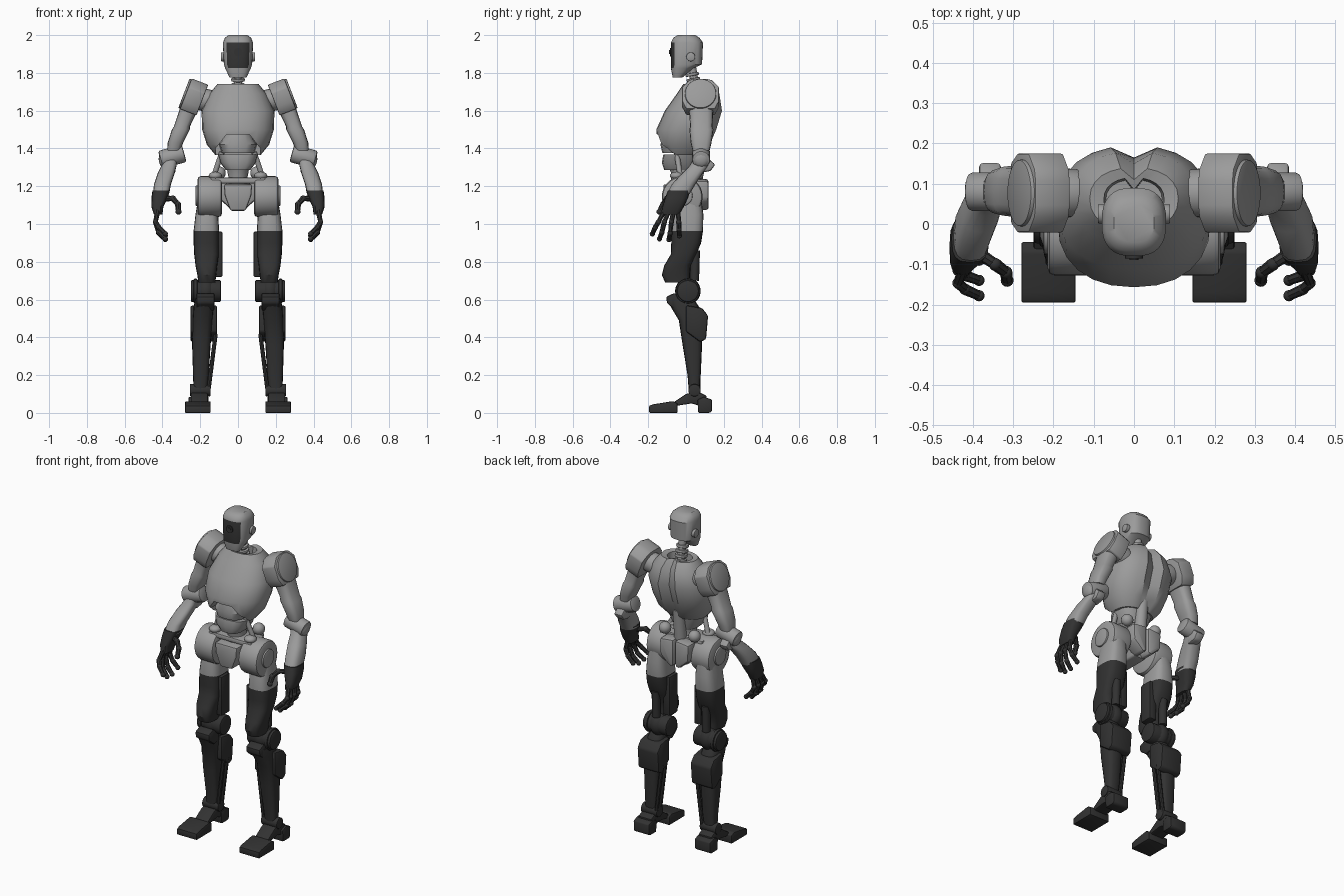
import bpy, bmesh, math
from mathutils import Matrix, Vector

if "Cube" in bpy.data.objects:
    bpy.data.objects.remove(bpy.data.objects["Cube"])


def material(name, v):
    m = bpy.data.materials.new(name)
    m.use_nodes = True
    m.diffuse_color = (v, v, v, 1)
    m.node_tree.nodes["Principled BSDF"].inputs["Base Color"].default_value = (v, v, v, 1)
    return m


MATS = [material("light grey shell", 0.33), material("charcoal", 0.032)]
GREY, DARK = 0, 1
parts = []


def finish(name, bm, col, pair=False, rule=None, bevel=0):
    """Bevel, colour and link a mesh, with a mirrored twin when it is a pair."""
    bmesh.ops.recalc_face_normals(bm, faces=bm.faces)
    if bevel:
        hard = [e for e in bm.edges if e.calc_face_angle(0) > 0.6]
        bmesh.ops.bevel(bm, geom=hard, offset=bevel, segments=2, profile=0.5, affect='EDGES')
    for f in bm.faces:
        f.material_index = rule(f.calc_center_median()) if rule else col
    for side in (("left_", "right_") if pair else ("",)):
        if side == "right_":
            bmesh.ops.scale(bm, vec=(-1, 1, 1), verts=bm.verts)
            bmesh.ops.reverse_faces(bm, faces=bm.faces)
        me = bpy.data.meshes.new(side + name)
        bm.to_mesh(me)
        for m in MATS:
            me.materials.append(m)
        ob = bpy.data.objects.new(side + name, me)
        bpy.context.collection.objects.link(ob)
        parts.append(ob)
    bm.free()
    return ob


def loft(name, rings, col=GREY, n=20, power=2.0, edit=None, **kw):
    """Stack of rounded horizontal sections: (z, x0, x1, y0, y1)."""
    bm = bmesh.new()
    loops = []
    for z, x0, x1, y0, y1 in rings:
        loop = []
        for i in range(n):
            t = math.tau * i / n
            c, s = math.cos(t), math.sin(t)
            x = math.copysign(abs(c) ** (2 / power), c)
            y = math.copysign(abs(s) ** (2 / power), s)
            loop.append(bm.verts.new(((x0 + x1 + x * (x1 - x0)) / 2,
                                      (y0 + y1 + y * (y1 - y0)) / 2, z)))
        loops.append(loop)
    for a, b in zip(loops, loops[1:]):
        for i in range(n):
            bm.faces.new((a[i], a[(i + 1) % n], b[(i + 1) % n], b[i]))
    bm.faces.new(loops[0])
    bm.faces.new(loops[-1])
    if edit:
        for v in bm.verts:
            edit(v.co)
    return finish(name, bm, col, **kw)


def prism(name, pts, axis, a, b, col=GREY, matrix=None, **kw):
    """Profile in the two remaining axes, extruded along one axis."""
    bm = bmesh.new()

    def put(p, d):
        q = list(p)
        q.insert("xyz".index(axis), d)
        return bm.verts.new(q)
    lo, hi = [put(p, a) for p in pts], [put(p, b) for p in pts]
    bm.faces.new(lo)
    bm.faces.new(hi)
    for i in range(len(pts)):
        j = (i + 1) % len(pts)
        bm.faces.new((lo[i], lo[j], hi[j], hi[i]))
    if matrix:
        bm.transform(matrix)
    return finish(name, bm, col, **kw)


def box(name, x0, x1, y0, y1, z0, z1, col=GREY, **kw):
    return prism(name, [(x0, y0), (x1, y0), (x1, y1), (x0, y1)], "z", z0, z1, col, **kw)


def drum(name, a, b, r, col=GREY, r2=None, n=20, **kw):
    a, b = Vector(a), Vector(b)
    bm = bmesh.new()
    turn = (b - a).to_track_quat('Z', 'Y').to_matrix().to_4x4()
    bmesh.ops.create_cone(bm, cap_ends=True, segments=n, radius1=r, radius2=r2 or r,
                          depth=(b - a).length, matrix=Matrix.Translation((a + b) / 2) @ turn)
    return finish(name, bm, col, **kw)


def ball(name, c, radii, col=GREY, **kw):
    bm = bmesh.new()
    bmesh.ops.create_uvsphere(bm, u_segments=16, v_segments=10, radius=1,
                              matrix=Matrix.Translation(c) @ Matrix.Diagonal((*radii, 1)))
    return finish(name, bm, col, **kw)


# Head with a dark face panel, sensor and ear discs
def face_rule(c):
    return DARK if c.y < -0.03 and 1.83 < c.z < 1.96 and abs(c.x) < 0.056 else GREY


loft("head", [(1.775, -.045, .045, -.07, -.02), (1.825, -.068, .068, -.08, .04),
              (1.845, -.075, .075, -.08, .085), (1.96, -.08, .08, -.08, .09),
              (1.985, -.07, .07, -.068, .072), (2.0, -.05, .05, -.045, .05)],
     n=32, power=2.6, rule=face_rule)
drum("face_sensor", (0, -.07, 1.91), (0, -.086, 1.91), .022, DARK)
drum("sensor_lens", (0, -.08, 1.91), (0, -.089, 1.91), .011, DARK)
drum("ear_disc", (.065, .025, 1.885), (.09, .025, 1.885), .024, pair=True, bevel=.004)

# Neck column with stacked rings
drum("neck_column", (0, .06, 1.66), (0, .03, 1.84), .022)
for i in range(4):
    y, z = .055 - .007 * i, 1.7 + .028 * i
    drum("neck_ring_%d" % (i + 1), (0, y, z), (0, y - .003, z + .016), .036, bevel=.004)


# Chest shell: spine groove, neck well and arched belly opening
def groove(co):
    if abs(co.x) < .01 and co.y > .1 and co.z > 1.4:
        co.y -= .03


chest = loft("chest_shell", [
    (1.365, -.12, .12, -.12, .08), (1.42, -.165, .165, -.15, .13), (1.5, -.19, .19, -.157, .165),
    (1.6, -.193, .193, -.112, .195), (1.69, -.152, .152, -.048, .18), (1.74, -.11, .11, -.015, .14),
    (1.735, -.075, .075, .005, .115), (1.67, -.07, .07, .01, .11)], n=24, power=2.25, edit=groove)
arch = prism("arch_cutter", [(-.115, 1.3), (-.118, 1.4), (-.06, 1.475), (.06, 1.475), (.118, 1.4),
                             (.115, 1.3)], "y", -.3, -.03)
arch.hide_render = True
cut = chest.modifiers.new("arch", 'BOOLEAN')
cut.object, cut.operation, cut.solver = arch, 'DIFFERENCE', 'EXACT'
bpy.context.view_layer.objects.active = chest
bpy.ops.object.modifier_apply(modifier="arch")
parts.remove(arch)
bpy.data.objects.remove(arch)

# Abdomen plates, spine and waist
loft("upper_belly", [(1.375, -.085, .085, -.125, .05), (1.42, -.1, .1, -.135, .06),
                     (1.48, -.065, .065, -.12, .06)], n=16, power=2.6)
loft("lower_belly", [(1.285, -.065, .065, -.115, .05), (1.325, -.095, .095, -.128, .06),
                     (1.368, -.108, .108, -.12, .07)], n=16, power=2.8)
loft("waist", [(1.2, -.07, .07, -.07, .07), (1.245, -.05, .05, -.07, .05),
               (1.3, -.06, .06, -.09, .06)], n=16)
drum("lower_spine", (0, .05, 1.2), (0, .07, 1.42), .035)
drum("waist_piston", (.13, -.03, 1.25), (.085, -.05, 1.38), .014, n=12, pair=True)
ball("waist_knuckle", (.12, -.05, 1.255), (.035, .035, .022), pair=True)
ball("rear_waist_knuckle", (.1, .06, 1.27), (.035, .035, .035), pair=True)

# Pelvis and hips
prism("pelvis_front", [(-.075, 1.21), (-.07, 1.15), (-.04, 1.07), (.04, 1.07), (.07, 1.15),
                       (.075, 1.21)], "y", -.12, .05, bevel=.01)
box("hip_bar", -.145, .145, -.08, .05, 1.215, 1.245, bevel=.008)
prism("pelvis_back", [(.005, 1.24), (.1, 1.23), (.095, 1.13), (.03, 1.07), (.005, 1.08)],
      "y", .03, .12, pair=True, bevel=.015)
drum("hip_drum", (.085, -.02, 1.145), (.215, -.02, 1.145), .108, n=28, pair=True, bevel=.018)
drum("hip_cap", (.19, -.02, 1.15), (.225, -.02, 1.15), .055, pair=True, bevel=.006)

# Thighs, light above and dark below
loft("thigh", [(.69, .12, .21, -.11, .02), (.73, .115, .215, -.128, .02), (.78, .11, .225, -.115, .025),
               (.84, .1, .232, -.08, .055), (.9, .1, .235, -.078, .08), (.964, .1, .235, -.078, .09),
               (1.05, .105, .225, -.07, .092), (1.14, .11, .21, -.05, .08)],
     power=3, pair=True, rule=lambda c: DARK if c.z < .964 else GREY)
box("inner_thigh_strut", .082, .13, -.04, .04, .72, .96, DARK, pair=True, bevel=.008)
drum("rear_thigh_rod", (.17, .045, .7), (.17, .05, .86), .024, DARK, n=12, pair=True)

# Knees
drum("knee_axle", (.09, .01, .645), (.25, .01, .645), .058, DARK, pair=True, bevel=.008)
ball("knee_joint", (.17, .01, .645), (.055, .068, .07), DARK, pair=True)
drum("knee_disc", (.215, .01, .645), (.235, .01, .645), .066, DARK, pair=True, bevel=.006)
prism("knee_guard", [(-.1, .58), (-.105, .615), (-.06, .635), (0, .6), (0, .55), (-.05, .54)],
      "x", .125, .22, DARK, pair=True, bevel=.008)

# Shins and calves
loft("shin", [(.11, .165, .235, .015, .07), (.2, .155, .238, .008, .078), (.36, .145, .243, -.018, .085),
              (.49, .135, .24, -.038, .085), (.56, .13, .235, -.08, .07), (.605, .135, .225, -.095, .04)],
     DARK, n=16, power=3, pair=True)
prism("calf_shell", [(0, .57), (.085, .555), (.117, .515), (.106, .39), (.075, .375), (0, .43)],
      "x", .11, .252, DARK, pair=True, bevel=.01)
for i, y in enumerate((.03, .065)):
    drum("shin_rod_%d" % (i + 1), (.155, y, .13), (.118, y, .42), .011, DARK, n=8, pair=True)

# Ankles and feet
drum("ankle_axle", (.145, .045, .12), (.255, .045, .12), .033, DARK, pair=True, bevel=.005)
prism("foot_arch", [(-.1, .03), (-.06, .06), (.0, .1), (.06, .115), (.11, .09), (.1, .03), (.03, .05)],
      "x", .16, .25, DARK, pair=True, bevel=.008)
prism("toe_block", [(-.195, 0), (-.195, .038), (-.17, .046), (-.07, .062), (-.045, .05), (-.045, 0)],
      "x", .145, .28, DARK, pair=True, bevel=.005)
prism("heel_block", [(.065, 0), (.06, .07), (.095, .085), (.138, .07), (.138, .01), (.125, 0)],
      "x", .155, .262, DARK, pair=True, bevel=.006)

# Shoulders: tilted hoods with round side discs
tilt = Matrix.Translation((.234, .077, 1.672)) @ Matrix.Rotation(math.radians(-21), 4, 'Y')
prism("shoulder_hood", [(-.075, -.085), (-.098, -.04), (-.098, .04), (-.06, .08), (-.03, .088),
                        (.03, .088), (.06, .08), (.098, .04), (.098, -.04), (.075, -.085)],
      "x", -.048, .046, matrix=tilt, pair=True, bevel=.006)
drum("shoulder_disc", tilt @ Vector((.03, 0, 0)), tilt @ Vector((.056, 0, 0)), .083, n=28,
     pair=True, bevel=.005)
drum("shoulder_axle", (.11, .075, 1.64), (.21, .077, 1.665), .06, pair=True, bevel=.008)

# Upper arms and elbows
loft("upper_arm", [(1.39, .305, .375, .035, .125), (1.43, .29, .372, .025, .135),
                   (1.5, .255, .35, .018, .145), (1.515, .255, .34, .022, .14),
                   (1.62, .205, .305, .015, .145)], n=16, power=3, pair=True)
drum("elbow_axle", (.285, .08, 1.375), (.41, .08, 1.34), .048, pair=True, bevel=.01)
ball("elbow_cap", (.395, .08, 1.345), (.025, .045, .045), pair=True)
prism("elbow_spur", [(.06, 1.37), (.12, 1.345), (.155, 1.315), (.13, 1.28), (.07, 1.27)],
      "x", .33, .385, pair=True, bevel=.01)

# Forearms and hands
loft("forearm", [(1.16, .365, .45, -.1, .02), (1.21, .355, .445, -.075, .05), (1.27, .335, .425, -.02, .09),
                 (1.31, .325, .405, .02, .12), (1.35, .32, .39, .04, .12)], n=16, power=2.8, pair=True)
loft("palm", [(1.05, .4, .445, -.13, -.035), (1.09, .395, .458, -.125, -.012),
              (1.14, .372, .458, -.11, .012), (1.178, .36, .453, -.095, .022)],
     DARK, n=16, power=3, pair=True)


def finger(name, pts, r):
    for i, (a, b) in enumerate(zip(pts, pts[1:])):
        drum("%s_joint_%d" % (name, i + 1), a, b, r, DARK, r2=r * .85, n=8, pair=True)
        ball("%s_knuckle_%d" % (name, i + 1), b, (r,) * 3, DARK, pair=True)


tips = [("index_finger", -.115, -.178, .948), ("middle_finger", -.09, -.14, .922),
        ("ring_finger", -.065, -.09, .918), ("little_finger", -.042, -.035, .938)]
for name, y0, y1, z in tips:
    finger(name, [(.425, y0, 1.07), (.437, y0 * .5 + y1 * .5, 1.01),
                  (.42, y0 * .25 + y1 * .75, z + .035), (.385, y1, z)], .014)
finger("thumb", [(.39, -.07, 1.135), (.345, -.1, 1.135), (.318, -.12, 1.105), (.315, -.14, 1.065)], .016)

# Smooth shading that keeps hard edges
bpy.ops.object.select_all(action='DESELECT')
for ob in parts:
    ob.select_set(True)
bpy.context.view_layer.objects.active = chest
bpy.ops.object.shade_smooth_by_angle(angle=math.radians(35))
